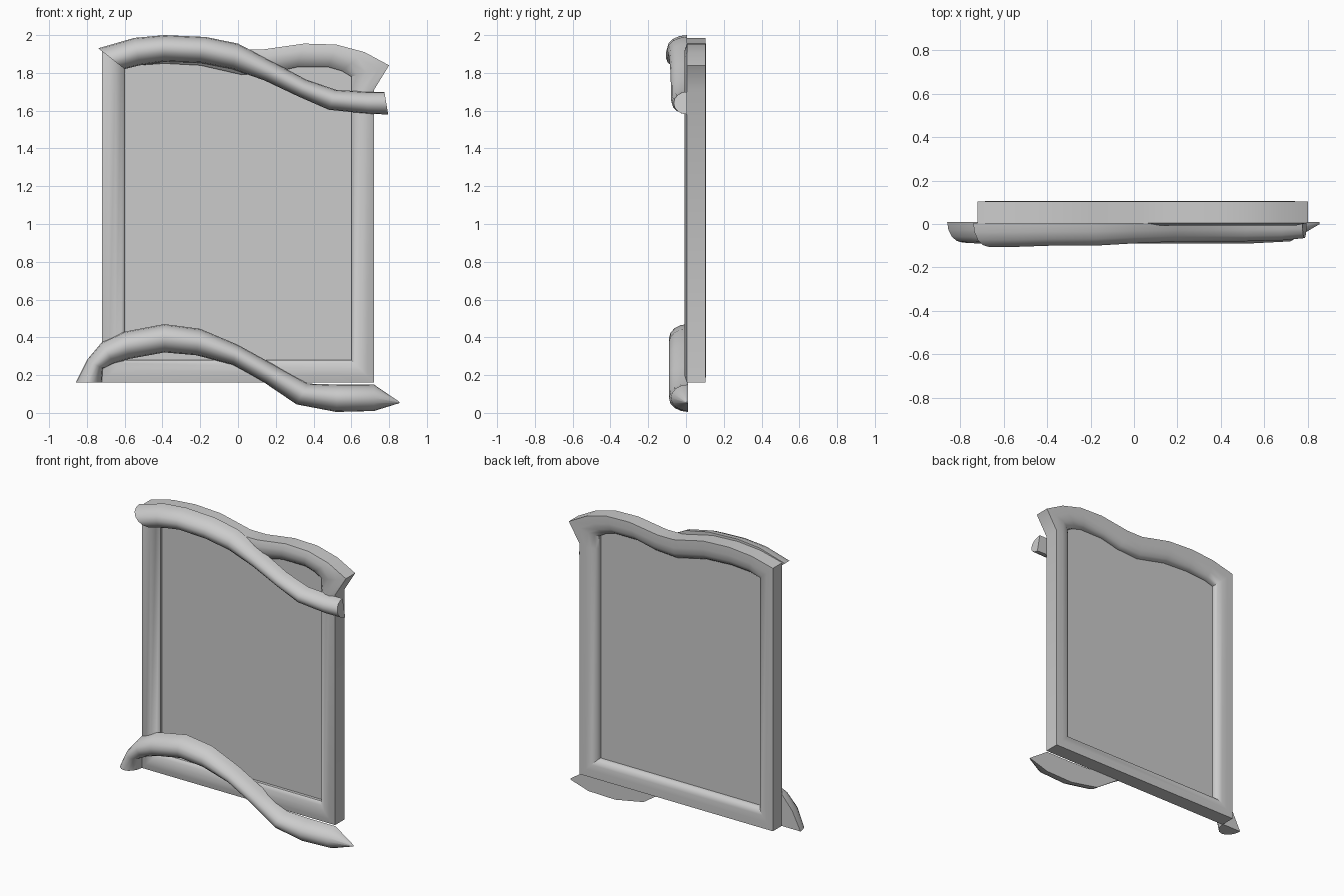
import bpy, bmesh, math

if "Cube" in bpy.data.objects:
    bpy.data.objects.remove(bpy.data.objects["Cube"])


def loft(name, rings, closed):
    """Skin a list of matching closed rings; cap the ends if not a loop."""
    bm = bmesh.new()
    vs = [[bm.verts.new(p) for p in r] for r in rings]
    n = len(vs[0])
    for i in range(len(vs) if closed else len(vs) - 1):
        a, b = vs[i], vs[(i + 1) % len(vs)]
        for j in range(n):
            k = (j + 1) % n
            bm.faces.new((a[j], a[k], b[k], b[j]))
    if not closed:
        bm.faces.new(vs[0])
        bm.faces.new(vs[-1][::-1])
    bmesh.ops.remove_doubles(bm, verts=bm.verts, dist=0.0005)
    bmesh.ops.recalc_face_normals(bm, faces=bm.faces)
    return finish(name, bm)


def finish(name, bm):
    me = bpy.data.meshes.new(name)
    bm.to_mesh(me)
    bm.free()
    ob = bpy.data.objects.new(name, me)
    bpy.context.collection.objects.link(ob)
    bpy.ops.object.select_all(action='DESELECT')
    ob.select_set(True)
    bpy.context.view_layer.objects.active = ob
    bpy.ops.object.shade_smooth_by_angle(angle=math.radians(40))
    return ob


def across(s, t, y):
    """Point at fraction t between the two edge points of a station."""
    return (s[0] + (s[2] - s[0]) * t, y, s[1] + (s[3] - s[1]) * t)


# Frame: stations of inner x, z and outer x, z around the opening
frame = [(-.6, .28, -.72, .16), (.6, .28, .72, .16), (.6, 1.70, .72, 1.71),
         (.6, 1.78, .80, 1.84), (.55, 1.81, .67, 1.91), (.48, 1.83, .52, 1.95),
         (.31, 1.83, .35, 1.955), (.18, 1.80, .14, 1.925), (.02, 1.79, .02, 1.925),
         (-.2, 1.84, -.2, 1.975), (-.39, 1.85, -.39, 1.985),
         (-.53, 1.84, -.56, 1.97), (-.6, 1.82, -.72, 1.93)]
section = [(0, .05), (0, .03), (.15, .01), (.4, -.005), (.7, -.008), (1, .005),
           (1, .104), (.6, .105), (.3, .1), (.1, .085), (0, .068)]
loft("frame", [[across(s, t, y) for t, y in section] for s in frame], True)

# Panel filling the opening
bm = bmesh.new()
bm.faces.new([bm.verts.new((s[0], .05, s[1])) for s in frame])
finish("panel", bm)


def swag(name, stations, back):
    """Half-round wavy strip; stations hold upper x, z, lower x, z, depth."""
    rings = []
    for s in stations:
        rings.append([across(s, (1 - math.cos(math.pi * i / 8)) / 2,
                             back - (s[4] + back) * math.sin(math.pi * i / 8))
                      for i in range(9)])
    loft(name, rings, False)


# Wavy strips across the top and bottom
swag("top_swag", [
    (-.74, 1.93, -.6, 1.82, .105), (-.55, 1.985, -.52, 1.84, .105),
    (-.39, 2.0, -.39, 1.86, .1), (-.17, 1.99, -.2, 1.853, .1),
    (0, 1.955, -.03, 1.82, .09), (.2, 1.85, .14, 1.76, .082),
    (.36, 1.765, .32, 1.675, .08), (.52, 1.71, .48, 1.605, .08),
    (.68, 1.70, .69, 1.583, .075), (.775, 1.70, .795, 1.58, .065)], .005)
swag("bottom_swag", [
    (-.86, .16, -.72, .16, .085), (-.8, .28, -.715, .235, .088),
    (-.72, .375, -.66, .26, .09), (-.6, .43, -.58, .285, .09),
    (-.39, .47, -.39, .32, .09), (-.2, .445, -.22, .305, .09),
    (0, .36, -.03, .255, .09), (.2, .25, .14, .16, .09),
    (.37, .155, .31, .045, .09), (.53, .15, .52, .005, .09),
    (.72, .15, .72, .01, .08), (.855, .058, .855, .052, .0)], .01)
